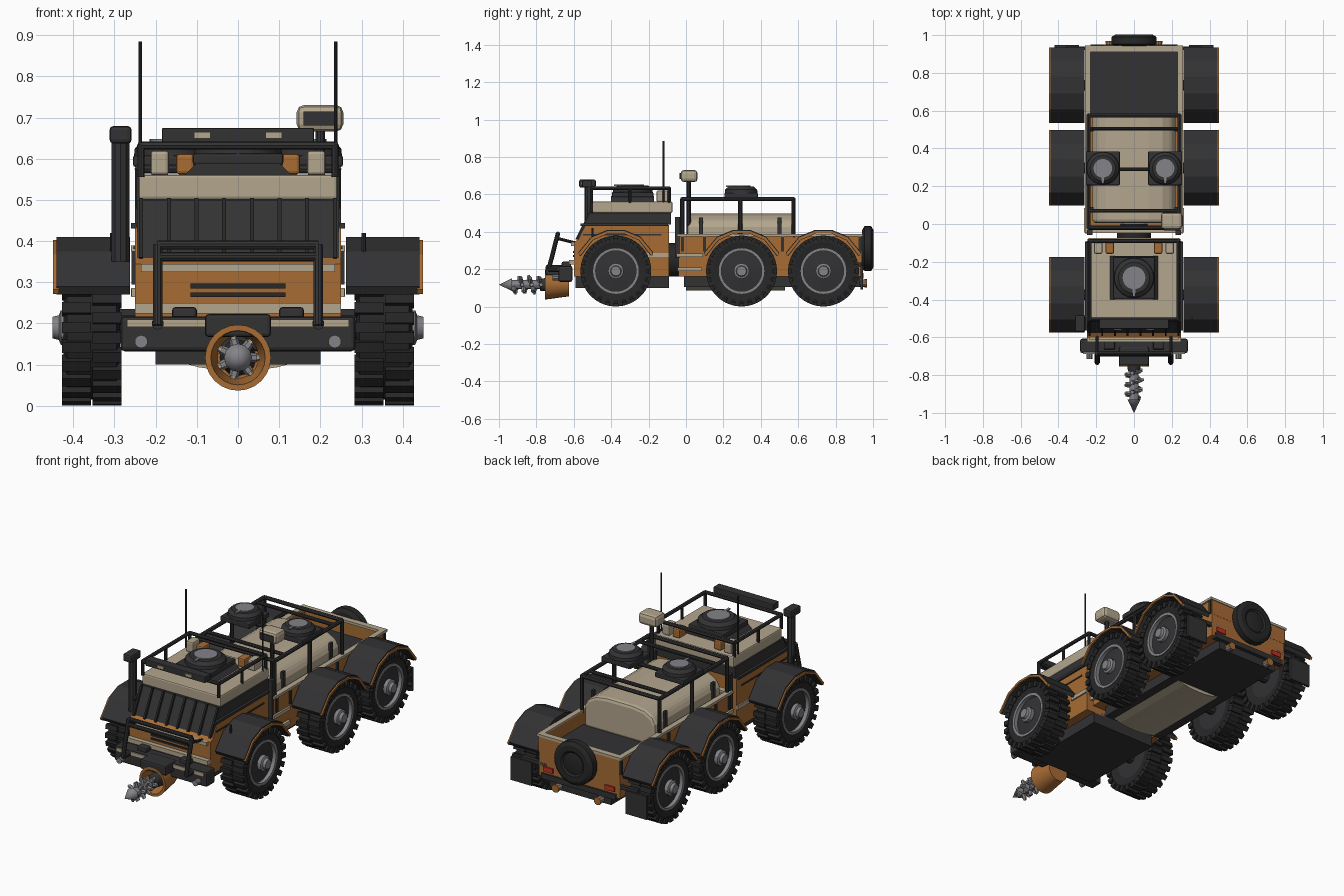
import bpy, bmesh, math
from mathutils import Vector

if "Cube" in bpy.data.objects:
    bpy.data.objects.remove(bpy.data.objects["Cube"])


def material(name, r, g, b):
    m = bpy.data.materials.new(name)
    m.use_nodes = True
    m.diffuse_color = (r, g, b, 1)
    m.node_tree.nodes["Principled BSDF"].inputs["Base Color"].default_value = (r, g, b, 1)
    return m


DARK = material("charcoal", .032, .032, .034)
RUBBER = material("rubber black", .02, .02, .021)
TAN = material("sand", .45, .38, .27)
ORANGE = material("burnt orange", .39, .15, .035)
METAL = material("steel grey", .23, .23, .25)
RED = material("lamp red", .55, .03, .02)
SIDES = (-1, 1)


def finish(name, bm, mat, bevel=0.0, smooth=False):
    bmesh.ops.recalc_face_normals(bm, faces=bm.faces)
    me = bpy.data.meshes.new(name)
    bm.to_mesh(me)
    bm.free()
    me.materials.append(mat)
    ob = bpy.data.objects.new(name, me)
    bpy.context.collection.objects.link(ob)
    if bevel:
        mod = ob.modifiers.new("Bevel", "BEVEL")
        mod.width, mod.segments = bevel, 2
    if smooth:
        bpy.ops.object.select_all(action="DESELECT")
        ob.select_set(True)
        bpy.context.view_layer.objects.active = ob
        bpy.ops.object.shade_smooth_by_angle()
    return ob


def box(name, center, size, mat, bevel=0.0):
    bm = bmesh.new()
    bmesh.ops.create_cube(bm, size=1)
    bmesh.ops.scale(bm, vec=size, verts=bm.verts)
    bmesh.ops.translate(bm, vec=center, verts=bm.verts)
    return finish(name, bm, mat, bevel)


def prism(name, pts, lo, hi, mat, axis="x", bevel=0.0):
    """Extrude a (y, z) outline along x, or an (x, z) outline along y."""
    bm = bmesh.new()
    place = (lambda p, t: (t, *p)) if axis == "x" else (lambda p, t: (p[0], t, p[1]))
    a = [bm.verts.new(place(p, lo)) for p in pts]
    b = [bm.verts.new(place(p, hi)) for p in pts]
    n = len(pts)
    bm.faces.new(a)
    bm.faces.new(b[::-1])
    for i in range(n):
        bm.faces.new((a[i], a[(i + 1) % n], b[(i + 1) % n], b[i]))
    return finish(name, bm, mat, bevel)


def rod(name, start, end, r, mat, r2=None, seg=10):
    a, b = Vector(start), Vector(end)
    bm = bmesh.new()
    bmesh.ops.create_cone(bm, cap_ends=True, segments=seg, radius1=r,
                          radius2=r if r2 is None else r2, depth=(b - a).length)
    turn = (b - a).to_track_quat("Z", "Y").to_matrix()
    bmesh.ops.rotate(bm, matrix=turn, verts=bm.verts)
    bmesh.ops.translate(bm, vec=(a + b) / 2, verts=bm.verts)
    return finish(name, bm, mat, smooth=seg > 6)


def frame(name, path, r, mat=DARK):
    for a, b in zip(path, path[1:]):
        rod(name, a, b, r, mat, seg=8)


def lathe(name, profile, center, direction, mat, seg=32):
    """Spin (offset, radius) pairs round an axis through the centre."""
    bm = bmesh.new()
    vs = [bm.verts.new((r, 0, t)) for t, r in profile]
    es = [bm.edges.new(p) for p in zip(vs, vs[1:])]
    bmesh.ops.spin(bm, geom=vs + es, axis=(0, 0, 1), cent=(0, 0, 0), angle=math.tau, steps=seg)
    bmesh.ops.remove_doubles(bm, verts=bm.verts, dist=.0001)
    turn = Vector(direction).to_track_quat("Z", "Y").to_matrix()
    bmesh.ops.rotate(bm, matrix=turn, verts=bm.verts)
    bmesh.ops.translate(bm, vec=center, verts=bm.verts)
    return finish(name, bm, mat, smooth=True)


# Wheels with two staggered rows of lugs, and arched fenders
ARCH = [(-.2, .29), (-.13, .375), (-.045, .41), (.045, .41), (.13, .375), (.2, .29)]


def arch_band(y, drop, thick):
    outer = [(y + a, z - drop) for a, z in ARCH]
    return outer + [(y + a * (1 - thick * 3), z - drop - thick) for a, z in reversed(ARCH)]


def wheel(s, y):
    c, out = (s * .355, y, .19), (s, 0, 0)
    lathe("tyre", [(-.06, .11), (-.068, .155), (-.06, .175), (.06, .175), (.068, .155), (.06, .115)], c, out, RUBBER)
    lathe("wheel_disc", [(-.06, 0), (-.06, .12), (.045, .12), (.045, .1), (.055, .06), (.055, 0)], c, out, DARK)
    lathe("wheel_rim", [(.04, .122), (.066, .122), (.066, .108), (.04, .108)], c, out, METAL)
    lathe("hub", [(.04, .042), (.075, .042), (.08, .03), (.095, .026), (.095, 0)], c, out, METAL, 12)
    bm = bmesh.new()
    for row in SIDES:
        for i in range(24):
            a = math.tau * (i + (row > 0) / 2) / 24
            v = bmesh.ops.create_cube(bm, size=1)["verts"]
            bmesh.ops.scale(bm, vec=(.07, .027, .034), verts=v)
            bmesh.ops.translate(bm, vec=(row * .037, 0, .172), verts=v)
            for p in v:
                p.co = Vector((p.co.x, p.co.y * math.cos(a) - p.co.z * math.sin(a),
                               p.co.y * math.sin(a) + p.co.z * math.cos(a))) + Vector(c)
    finish("tyre_lugs", bm, RUBBER)
    x = sorted((s * .262, s * .441))
    prism("fender", arch_band(y, 0, .02), *x, DARK)
    prism("fender_trim", arch_band(y, .007, .012), *sorted((s * .435, s * .449)), ORANGE)


for y in (-.375, .297, .735):
    rod("axle", (-.31, y, .19), (.31, y, .19), .03, DARK)
    for s in SIDES:
        wheel(s, y)

# Cab: lower body, glazed band with ribs, roof
prism("cab_body", [(-.6, .16), (-.6, .345), (-.575, .36), (-.535, .435), (-.09, .435), (-.09, .16)], -.25, .25, ORANGE)
prism("cab_glass", [(-.578, .355), (-.508, .5), (-.08, .5), (-.08, .44), (-.5, .44), (-.54, .355)], -.245, .245, DARK)
for i in range(8):
    x = -.235 + i * .47 / 7
    prism("windshield_rib", [(-.592, .36), (-.517, .505), (-.5, .5), (-.57, .355)], x - .005, x + .005, RUBBER)
box("cab_roof", (0, -.287, .531), (.484, .428, .062), TAN, .008)
box("cab_chassis", (0, -.34, .14), (.4, .5, .08), DARK)
box("front_stripe", (0, -.605, .335), (.47, .02, .02), TAN)
box("front_sill", (0, -.605, .237), (.5, .04, .025), TAN)
for z in (.27, .291):
    box("grille_slot", (0, -.601, z), (.23, .008, .011), RUBBER)
for s in SIDES:
    box("cab_side_stripe", (s * .252, -.15, .275), (.012, .12, .022), TAN)
    box("cab_door_lip", (s * .253, -.33, .437), (.014, .47, .014), DARK)
    box("cab_door_line", (s * .251, -.34, .385), (.006, .42, .008), DARK)
    rod("mirror_stalk", (s * .305, -.5, .355), (s * .305, -.5, .42), .006, DARK)

# Cab roof equipment: rail, light bar, beacons, antennas, snorkel
corners = [(-.235, -.505), (.235, -.505), (.235, -.09), (-.235, -.09)]
frame("roof_rail", [(x, y, .632) for x, y in corners + corners[:1]], .01)
for x, y in corners + [(-.235, -.3), (.235, -.3)]:
    rod("rail_post", (x, y, .555), (x, y, .635), .009, DARK)
box("light_bar", (0, -.53, .657), (.37, .05, .036), DARK, .004)
for s in SIDES:
    box("light_bar_lens", (s * .087, -.557, .657), (.04, .008, .016), TAN)
    box("roof_case", (s * .19, -.125, .59), (.045, .065, .06), TAN, .008)
    box("roof_canister", (s * .128, -.125, .587), (.045, .065, .05), ORANGE, .008)
    rod("antenna", (s * .237, -.12, .53), (s * .237, -.12, .885), .0045, DARK)
rod("snorkel", (-.285, -.52, .35), (-.285, -.52, .65), .023, DARK)
box("snorkel_head", (-.285, -.527, .658), (.054, .09, .043), DARK, .01)


def drum(x, y, z, half):
    box("drum_base", (x, y, z + .014), (2 * half, 2 * half, .028), DARK, .006)
    lathe("drum", [(.02, half * .98), (.045, half * .95), (.062, half * .75), (.062, 0)], (x, y, z), (0, 0, 1), DARK, 20)
    rod("drum_cap", (x, y, z + .06), (x, y, z + .068), half * .55, METAL, seg=20)
    box("drum_handle", (x, y - half * .55, z + .064), (.014, half * .7, .007), METAL)


drum(0, -.285, .585, .11)
prism("drum_plinth", [(-.13, .56), (.13, .56), (.1, .59), (-.1, .59)], -.4, -.17, DARK, "y")

# Coupling between the two bodies
rod("coupling", (0, -.12, .25), (0, 0, .25), .09, RUBBER, seg=16)
for s in SIDES:
    box("coupling_post", (s * .235, -.045, .37), (.03, .025, .22), DARK)

# Rear body with open bed
box("rear_body", (0, .45, .23), (.5, .98, .14), ORANGE)
box("rear_chassis", (0, .46, .145), (.38, .94, .08), DARK)
box("bed_floor", (0, .745, .303), (.47, .34, .01), DARK)
box("tailgate", (0, .93, .335), (.5, .022, .09), ORANGE)
box("rear_front_wall", (0, -.03, .335), (.5, .022, .09), ORANGE)
box("rear_rim_back", (0, .928, .382), (.52, .034, .014), TAN)
box("rear_rim_front", (0, -.03, .382), (.52, .034, .014), TAN)
for s in SIDES:
    box("bed_wall", (s * .24, .45, .335), (.02, .97, .09), ORANGE)
    box("bed_rim", (s * .245, .45, .382), (.03, .98, .014), TAN)
    box("rear_side_stripe", (s * .253, .02, .275), (.014, .14, .02), TAN)
    box("rear_side_step", (s * .25, .02, .2), (.03, .13, .02), TAN)
    for y in (-.02, .1, .515, .93):
        box("wall_stake", (s * .252, y, .335), (.012, .016, .08), DARK)
    box("mud_flap", (s * .355, .94, .155), (.13, .014, .13), DARK)
    box("flap_arm", (s * .28, .93, .225), (.16, .02, .02), DARK)
    box("tail_lamp", (s * .19, .944, .205), (.06, .008, .026), RED)
    rod("exhaust", (s * .13, .8, .125), (s * .13, .965, .125), .02, METAL)
    rod("exhaust_tip", (s * .13, .955, .125), (s * .13, .968, .125), .022, ORANGE)
box("rear_bumper", (0, .935, .165), (.46, .03, .03), DARK)
lathe("spare_wheel", [(0, 0), (0, .1), (.012, .12), (.048, .12), (.06, .1), (.06, .07), (.052, .06), (.058, .03), (.058, 0)],
      (0, .942, .31), (0, 1, 0), RUBBER, 28)

# Tank: upper hump, rounded belly and side brackets
hump = [(-.22, .3), (-.22, .425), (-.2, .46), (-.15, .487), (-.08, .497)]
prism("tank_top", hump + [(-x, z) for x, z in reversed(hump)], .005, .585, TAN, "y", .018)
belly = [(.19 * math.cos(a), .15 + .065 * math.sin(a)) for a in [math.pi * (1 + i / 12) for i in range(13)]]
prism("tank_belly", belly, 0, .53, TAN, "y")
for s in SIDES:
    for y in (.08, .5):
        box("tank_bracket", (s * .222, y, .425), (.014, .022, .1), DARK)

# Rack over the tank, its drums and the searchlight
loop = [(-.24, -.02), (.24, -.02), (.24, .575), (-.24, .575)]
frame("rack_rail", [(x, y, .575) for x, y in loop + loop[:1]], .011)
for s in SIDES:
    for y in (-.02, .29, .575):
        rod("rack_post", (s * .24, y, .37), (s * .24, y, .575), .011, DARK)
    drum(s * .165, .295, .58, .09)
for y in (.07, .29, .505):
    rod("rack_crossbar", (-.24, y, .575), (.24, y, .575), .01, DARK)
rod("searchlight_post", (.2, .015, .38), (.2, .015, .67), .012, DARK)
box("searchlight", (.199, .017, .698), (.113, .09, .065), TAN, .018)
box("searchlight_lens", (.199, -.03, .698), (.08, .008, .034), DARK)

# Front bumper, winch box, bull bar
box("bumper", (0, -.645, .175), (.57, .075, .085), DARK, .01)
box("bumper_strip", (0, -.684, .201), (.54, .007, .018), TAN)
box("winch", (0, -.7, .195), (.16, .1, .055), DARK, .008)
for s in SIDES:
    rod("bumper_lamp", (s * .235, -.66, .156), (s * .235, -.715, .156), .016, METAL)
    box("winch_mount", (s * .13, -.64, .225), (.06, .05, .03), DARK, .008)
    rod("bull_bar_foot", (s * .195, -.65, .2), (s * .195, -.735, .2), .015, DARK)
    rod("bull_bar_upright", (s * .195, -.735, .195), (s * .195, -.685, .39), .012, DARK)
    rod("bull_bar_strut", (s * .195, -.69, .365), (s * .195, -.59, .34), .008, DARK)
for y, z in ((-.685, .39), (-.692, .362)):
    rod("bull_bar_cross", (-.195, y, z), (.195, y, z), .011, DARK)

# Drill: flared collar, shaft, spiral of cutting teeth, tip
AXIS = .117
lathe("drill_collar", [(0, 0), (0, .062), (.13, .08), (.13, .066), (.05, .05), (.05, 0)], (0, -.625, AXIS), (0, -1, 0), ORANGE, 24)
rod("drill_shaft", (0, -.66, AXIS), (0, -.95, AXIS), .024, METAL, seg=12)
rod("drill_tip", (0, -.93, AXIS), (0, -1, AXIS), .034, METAL, .0, 12)
rod("drill_chuck", (0, -.67, AXIS), (0, -.78, AXIS), .045, DARK, .032, 12)
for i in range(21):
    a = i * math.tau / 7
    y = -.775 - i * .0072
    way = Vector((math.cos(a), 0, math.sin(a)))
    hub = Vector((0, y, AXIS))
    rod("drill_tooth", hub + way * .018, hub + way * .046, .013, METAL, .011, 6)
    if i % 2:
        rod("tooth_edge", hub + way * .042, hub + way * .053, .009, TAN, .007, 6)
